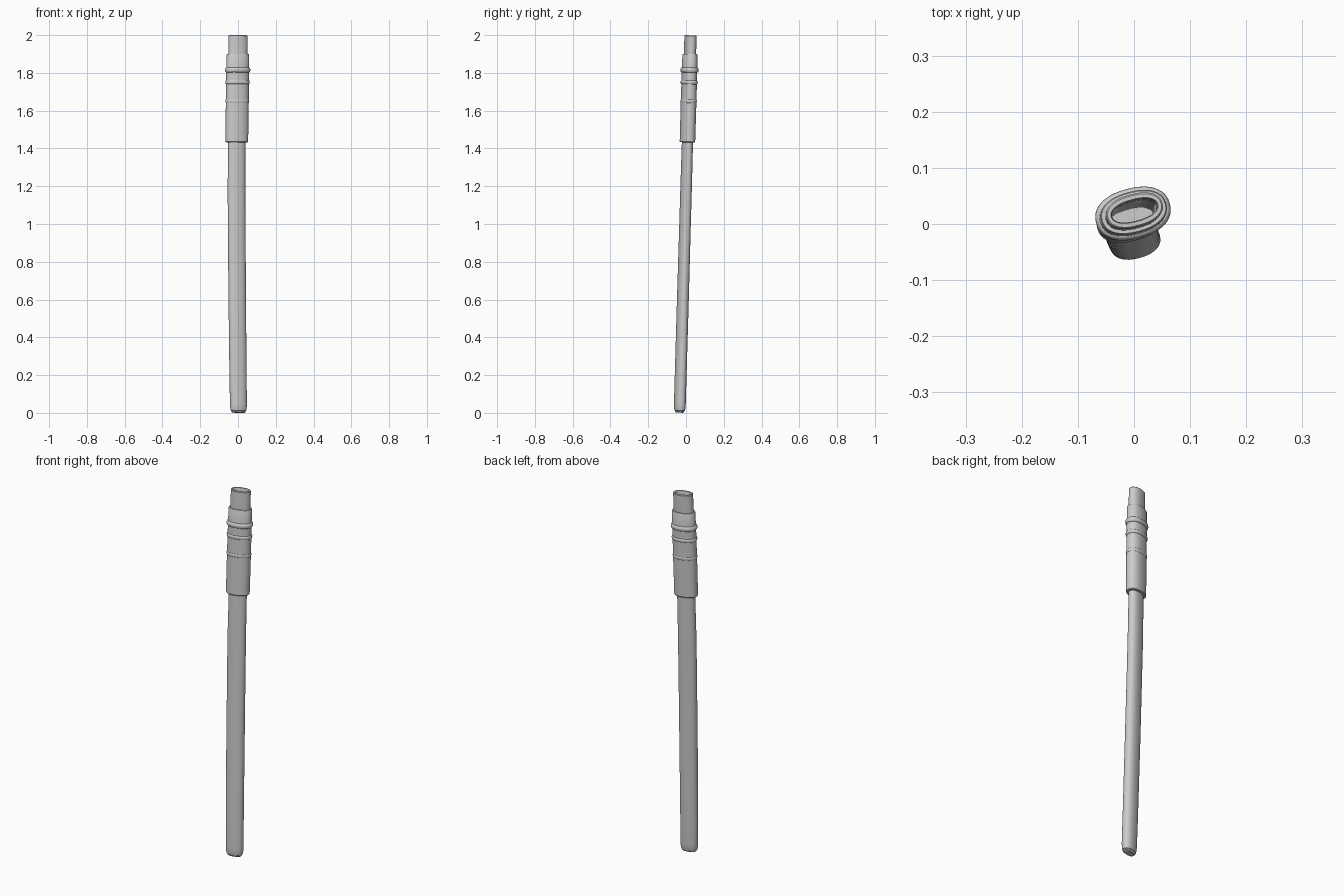
import bpy, bmesh, math

if "Cube" in bpy.data.objects:
    bpy.data.objects.remove(bpy.data.objects["Cube"])

SIDES = 48
TURN = math.radians(15)
# Gentle sideways bow of the sheath axis: (z, x)
BOW = [(0, 0.003), (0.2, 0.0), (0.6, -0.004), (1.0, -0.007), (1.2, -0.008),
       (1.43, -0.0065), (1.8, -0.002), (2.0, 0.001)]


def axis(z):
    y = -0.034 + 0.029 * z
    for (z0, x0), (z1, x1) in zip(BOW, BOW[1:]):
        if z <= z1:
            t = (z - z0) / (z1 - z0)
            return x0 + t * (x1 - x0), y
    return BOW[-1][1], y


def section(bm, z, a, b):
    """Rounded oval ring, square to the leaning axis."""
    cx, cy = axis(max(0, z))
    verts = []
    for i in range(SIDES):
        t = 2 * math.pi * i / SIDES
        c, s = math.cos(t), math.sin(t)
        u = a * math.copysign(abs(c) ** 0.88, c)
        v = b * math.copysign(abs(s) ** 0.88, s)
        x = u * math.cos(TURN) - v * math.sin(TURN)
        y = u * math.sin(TURN) + v * math.cos(TURN)
        verts.append(bm.verts.new((cx + x, cy + y, z - 0.03 * y)))
    return verts


def loft(name, profile, closed=False):
    """Skin through (z, half length, half width) sections."""
    bm = bmesh.new()
    rings = [section(bm, *p) for p in profile]
    pairs = list(zip(rings, rings[1:]))
    if closed:
        pairs.append((rings[-1], rings[0]))
    for lo, hi in pairs:
        for i in range(SIDES):
            j = (i + 1) % SIDES
            bm.faces.new((lo[i], lo[j], hi[j], hi[i]))
    if not closed:
        bm.faces.new(rings[0][::-1])
        bm.faces.new(rings[-1])
    bmesh.ops.recalc_face_normals(bm, faces=bm.faces)
    me = bpy.data.meshes.new(name)
    bm.to_mesh(me)
    bm.free()
    ob = bpy.data.objects.new(name, me)
    bpy.context.collection.objects.link(ob)
    bpy.ops.object.select_all(action='DESELECT')
    ob.select_set(True)
    bpy.context.view_layer.objects.active = ob
    bpy.ops.object.shade_smooth_by_angle(angle=math.radians(35))
    return ob


# Long sheath body with a rounded tip
loft("sheath_body", [
    (0.001, 0.032, 0.016), (0.004, 0.037, 0.020), (0.010, 0.038, 0.022),
    (0.012, 0.041, 0.025), (0.025, 0.044, 0.028), (0.05, 0.0455, 0.029),
    (0.2, 0.046, 0.029), (0.6, 0.047, 0.029), (1.0, 0.0475, 0.028),
    (1.2, 0.0475, 0.028), (1.44, 0.0465, 0.027)])

# Thick collar around the upper part
loft("collar", [
    (1.432, 0.058, 0.035), (1.436, 0.061, 0.038), (1.65, 0.0615, 0.0385),
    (1.8, 0.061, 0.038), (1.896, 0.060, 0.037), (1.90, 0.058, 0.035)])

# Raised bands on the collar
for i, (z, h, r) in enumerate([(1.65, 0.009, 0.003), (1.75, 0.010, 0.005),
                               (1.815, 0.013, 0.0075)]):
    prof = []
    for k in range(9):
        t = math.pi * (k / 8 - 0.5)
        d = r * math.cos(t)
        prof.append((z + h * math.sin(t), 0.0605 + d, 0.0375 + d))
    prof += [(z + h, 0.055, 0.032), (z - h, 0.055, 0.032)]
    loft(f"collar_band_{i + 1}", prof, closed=True)

# Hollow mouth: outer wall, rim, then the inner wall and floor
loft("mouth", [
    (1.895, 0.0515, 0.0295), (1.996, 0.0515, 0.0295), (1.999, 0.049, 0.027),
    (1.999, 0.043, 0.020), (1.99, 0.041, 0.018), (1.91, 0.041, 0.018)])

# Open the collar and mouth floor down into the sheath
bore = loft("bore_cutter", [(1.46, 0.041, 0.018), (1.7, 0.041, 0.018),
                            (1.95, 0.041, 0.018)])
bore.hide_render = True
bore.hide_set(True)
for name in ("collar",):
    m = bpy.data.objects[name].modifiers.new("bore", 'BOOLEAN')
    m.object = bore
    m.operation = 'DIFFERENCE'
    m.solver = 'EXACT'

# Remove the mouth's end caps so the bore stays open
me = bpy.data.objects["mouth"].data
bm = bmesh.new()
bm.from_mesh(me)
caps = [f for f in bm.faces if len(f.verts) > 4]
bmesh.ops.delete(bm, geom=caps, context='FACES_ONLY')
bm.to_mesh(me)
bm.free()
